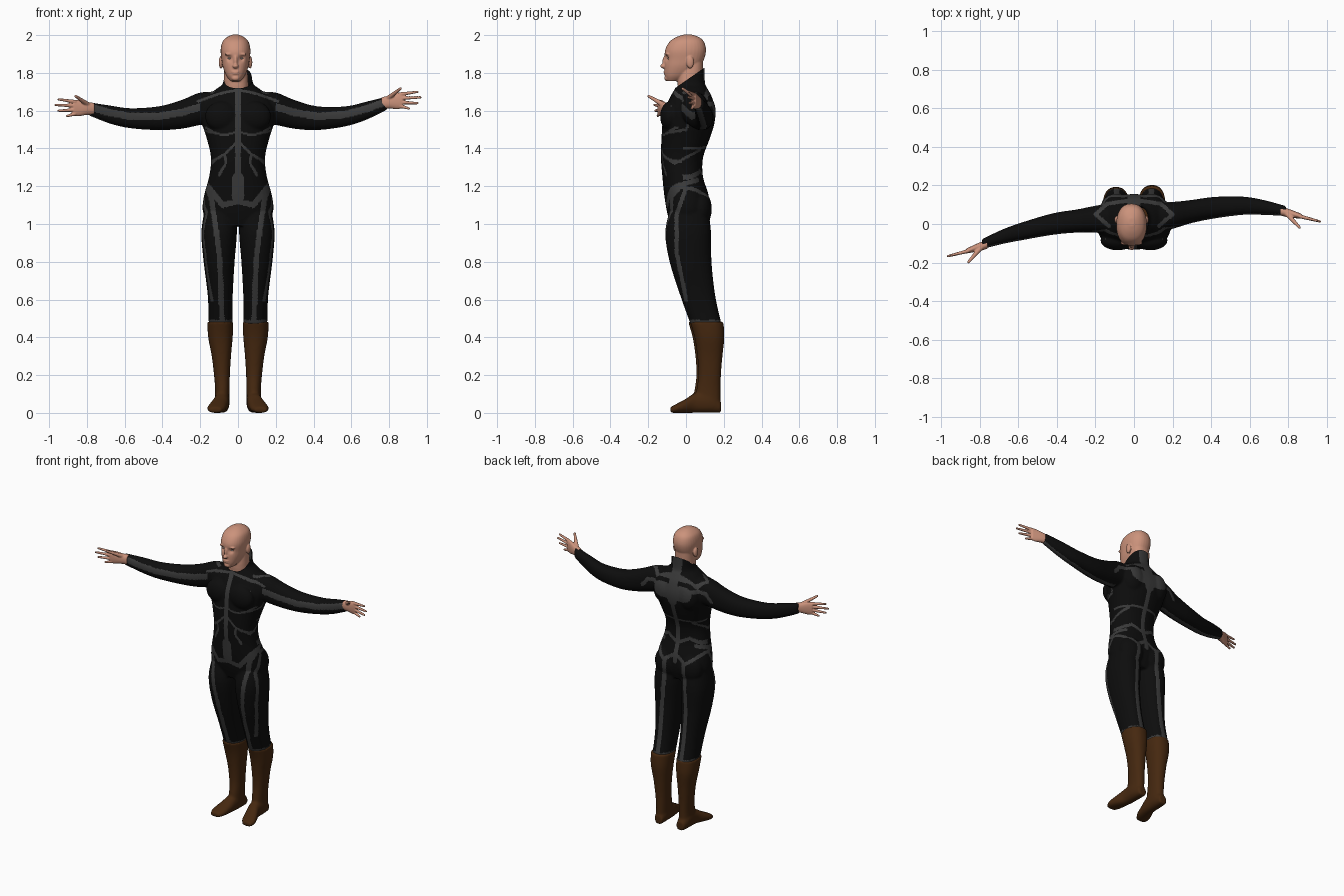
import bpy
import bmesh
import math
from mathutils import Matrix, Vector

cube = bpy.data.objects.get("Cube")
if cube:
    bpy.data.objects.remove(cube)

CM = 0.01  # all tables below are in hundredths of a unit


def material(name, colour):
    mat = bpy.data.materials.new(name)
    mat.use_nodes = True
    mat.diffuse_color = (*colour, 1)
    shader = mat.node_tree.nodes["Principled BSDF"]
    shader.inputs["Base Color"].default_value = (*colour, 1)
    shader.inputs["Roughness"].default_value = 0.7
    return mat


skin = material("skin", (0.6, 0.29, 0.2))
black = material("black suit", (0.004, 0.004, 0.004))
grey = material("grey trim", (0.042, 0.042, 0.042))
brown = material("brown boot leather", (0.06, 0.021, 0.005))
white = material("eye white", (0.42, 0.36, 0.32))


# Cross-sections: each returns centre and two half-axes
def level(z, x, width, front, back):
    middle, depth = (front + back) / 2, (back - front) / 2
    return Vector((x, middle, z)), Vector((width, 0, 0)), Vector((0, depth, 0))


def across(x, y, z, depth, height):
    return Vector((x, y, z)), Vector((0, depth, 0)), Vector((0, 0, height))


def along(y, x, width, top):
    return Vector((x, y, top / 2)), Vector((width, 0, 0)), Vector((0, 0, top / 2))


def spline(rows, steps=4):
    """Catmull-Rom rows between the given ones."""
    padded = [rows[0], *rows, rows[-1]]
    result = []
    for a, b, c, d in zip(padded, padded[1:], padded[2:], padded[3:]):
        for step in range(steps):
            t = step / steps
            result.append([q + t / 2 * (r - p + t * (2 * p - 5 * q + 4 * r - s
                           + t * (3 * (q - r) + s - p)))
                           for p, q, r, s in zip(a, b, c, d)])
    return result + [rows[-1]]


def loft(bm, section, rows, sides=32, squareness=0.88):
    rings = []
    for row in spline(rows):
        centre, u, v = section(*row)
        ring = []
        for i in range(sides):
            angle = math.tau * i / sides
            c, s = math.cos(angle), math.sin(angle)
            c = math.copysign(abs(c) ** squareness, c)
            s = math.copysign(abs(s) ** squareness, s)
            ring.append(bm.verts.new((centre + u * c + v * s) * CM))
        rings.append(ring)
    for low, high in zip(rings, rings[1:]):
        for i in range(sides):
            j = (i + 1) % sides
            bm.faces.new((low[i], low[j], high[j], high[i]))
    bm.faces.new(rings[0])
    bm.faces.new(rings[-1])


def blob(bm, centre, radii):
    matrix = Matrix.Translation(Vector(centre) * CM) @ Matrix.Diagonal((*(Vector(radii) * CM), 1))
    bmesh.ops.create_uvsphere(bm, u_segments=20, v_segments=12, radius=1, matrix=matrix)


def finger(bm, start, end, thick, thin):
    start, end = Vector(start), Vector(end)
    axis = end - start
    turn = axis.to_track_quat("Z", "Y").to_matrix().to_4x4()
    bmesh.ops.create_cone(bm, cap_ends=True, segments=14, radius1=thick * CM, radius2=thin * CM,
                          depth=axis.length * CM,
                          matrix=Matrix.Translation((start + end) / 2 * CM) @ turn)
    blob(bm, end, (thin, thin, thin))


def finish(bm, name, mats, voxel=0, rounds=6):
    """Fuse the overlapping shells into one smooth skin."""
    bmesh.ops.recalc_face_normals(bm, faces=bm.faces)
    mesh = bpy.data.meshes.new(name)
    bm.to_mesh(mesh)
    bm.free()
    obj = bpy.data.objects.new(name, mesh)
    bpy.context.collection.objects.link(obj)
    if voxel:
        fuse = obj.modifiers.new("fuse", "REMESH")
        fuse.mode = "VOXEL"
        fuse.voxel_size = voxel * CM
        relax = obj.modifiers.new("relax", "SMOOTH")
        relax.iterations = rounds
        graph = bpy.context.evaluated_depsgraph_get()
        obj.data = bpy.data.meshes.new_from_object(obj.evaluated_get(graph))
        obj.modifiers.clear()
    obj.data.materials.clear()
    for mat in mats:
        obj.data.materials.append(mat)
    obj.data.shade_smooth()
    return obj


# Suit: torso, arms and legs fused
ARM_X = (10, 20, 30, 42, 57, 68, 79)
ARM_DEPTH = (8, 7, 6, 5.6, 4.7, 3.8, 2.6)
ARM_HEIGHT = (8, 8.6, 7.6, 6.3, 5.3, 4.8, 3.5)
ARMS = {1: ((3.5, 4.5, 6.5, 8.5, 9.5, 8.5, 6.7), (162, 161, 158, 156, 157, 160, 164)),
        -1: ((3, 2.5, 1.5, 0, -3.5, -6.5, -10.5), (162, 161, 158, 156, 156, 158, 161))}

body = bmesh.new()
loft(body, level, [
    (99, 0, 13, -8, 10), (106, 0, 18.5, -10, 12), (115, 0, 18, -11.5, 12),
    (125, 0, 15.3, -12.5, 9), (135, 0, 14.3, -13.3, 9), (145, 0, 16.5, -13, 12.5),
    (153, 0, 19, -12.5, 15), (160, 0, 20, -11.5, 15.5), (167, 0, 17, -8.5, 13.8),
    (171.5, 0, 11.5, -6, 11.5), (175, 0, 7.8, -5.2, 10), (186, 0, 7, -4, 10)])
arm_lines = {}
for side, (ys, zs) in ARMS.items():
    xs = [side * x for x in ARM_X]
    loft(body, across, list(zip(xs, ys, zs, ARM_DEPTH, ARM_HEIGHT)))
    arm_lines[side] = list(zip(xs, ys, zs))
    loft(body, level, [
        (106, side * 9.5, 8.5, -9, 12), (95, side * 10, 9.4, -11, 13.3),
        (80, side * 10, 8.2, -8.7, 13.5), (62, side * 9.4, 6.6, -3, 15.5),
        (47, side * 9.2, 6.3, 2.4, 18.8)])
    blob(body, (side * 8.5, -8.5, 157), (9, 5.2, 8))     # chest muscle
    blob(body, (side * 8.5, 7.5, 108), (9, 6.2, 10))     # buttock
    blob(body, (side * 9, 10, 159), (8, 5.8, 10))        # shoulder blade
suit = finish(body, "suit", [black, grey], voxel=0.6, rounds=8)

# Collar opening, lower at the throat
trim = bmesh.new()
trim.from_mesh(suit.data)
bmesh.ops.bisect_plane(trim, geom=trim.verts[:] + trim.edges[:] + trim.faces[:],
                       plane_co=(0, -0.05, 1.725), plane_no=(0, -0.57, 0.82), clear_outer=True)
trim.to_mesh(suit.data)
trim.free()

# Grey trim lines, mirrored, each seen along one direction
stripes = {"front": [], "back": [], "side": [], "top": [], "under": []}


def stripe(view, half_width, *points):
    stripes[view].append((half_width, list(zip(points, points[1:]))))


stripe("front", 1.6, (0, 173), (0, 128))                       # breastbone
stripe("front", 3.2, (0, 124), (0, 114))                       # belly
stripe("front", 1.5, (17, 121), (8, 110), (0, 112))            # hip vee
stripe("front", 0.6, (17, 151), (12, 148), (7, 147), (0, 149)) # under chest
stripe("front", 0.7, (14, 133), (7, 137), (1, 143))
stripe("front", 0.7, (7, 137), (6.5, 132), (10, 126))
stripe("front", 0.7, (0, 171), (10, 169), (21, 165))           # shoulder seam
stripe("front", 1.4, (15, 119), (12, 100), (9.5, 80), (8.5, 47))
stripe("back", 3.5, (0, 182), (0, 155))                        # upper back
stripe("back", 5, (0, 160), (9, 161))
stripe("back", 1.2, (8, 164), (21, 163), (25, 158))
stripe("back", 1.4, (0, 155), (0, 112))                        # spine
stripe("back", 0.6, (0, 141), (17, 140))
stripe("back", 1.1, (0, 124), (8, 128), (17, 124))
stripe("back", 1.1, (0, 117), (8, 112), (17, 119))
stripe("back", 1.4, (7, 112), (9, 80), (9, 47))
stripe("side", 1.2, (-9, 113), (-2, 121), (9, 124))            # hip belt
stripe("side", 0.7, (-12, 136), (-6, 132), (9, 140))
stripe("side", 0.7, (-11, 148), (0, 150), (3, 157))
stripe("side", 1.1, (0, 119), (-5, 105), (-5, 85), (0, 60))
stripe("top", 1.0, (4, 12), (14, 10.5), (20, 5), (13, -1))     # yoke


def near(half_width, pieces, px, py):
    for (ax, ay), (bx, by) in pieces:
        dx, dy = bx - ax, by - ay
        t = ((px - ax) * dx + (py - ay) * dy) / (dx * dx + dy * dy)
        t = min(1, max(0, t))
        if math.hypot(px - ax - t * dx, py - ay - t * dy) < half_width:
            return True
    return False


def on_trim(point, normal):
    x, y, z = point / CM
    if z < 49.2:
        return True
    if abs(x) > 20:
        # arm bands, in front and underneath
        line = arm_lines[1 if x > 0 else -1][1:]
        front = [((a[0], a[2] + 1), (b[0], b[2] + 1)) for a, b in zip(line, line[1:])]
        under = [(a[:2], b[:2]) for a, b in zip(line, line[1:])]
        if normal.y < -0.2 and near(1.9, front, x, z):
            return True
        if normal.z < -0.3 and near(1.5, under, x, y):
            return True
    x, outward = abs(x), normal.x * math.copysign(1, x)
    looks = [("front" if normal.y < 0 else "back", x, z)]
    if outward > 0.5 and x < 21:
        looks.append(("side", y, z))
    if normal.z > 0.3 and z > 155:
        looks.append(("top", x, y))
    return any(near(width, pieces, u, v) for view, u, v in looks for width, pieces in stripes[view])


for face in suit.data.polygons:
    face.material_index = int(on_trim(face.center, face.normal))

# Boots
for side, name in ((1, "left"), (-1, "right")):
    boot = bmesh.new()
    shift = side * 0.5
    loft(boot, level, [(z, side * x, w, f + shift, b + shift) for z, x, w, f, b in (
        (48.3, 9.3, 6.9, 1.6, 19.3), (40, 9.3, 6.5, 4, 19.8), (30, 8.8, 5.1, 5.5, 18.8),
        (20, 8.5, 4.2, 6, 18), (12, 8.3, 3.8, 5, 17.8), (4, 8.5, 3.8, 4, 17.8))])
    loft(boot, along, [(y, side * x, w, t) for y, x, w, t in (
        (18.5, 8.3, 2.8, 6), (13, 8.5, 4, 11), (5, 8.8, 4, 10.5),
        (0, 10.2, 4.6, 7.5), (-5, 11.5, 4.8, 4.8), (-8.3, 12, 3.2, 3))])
    finish(boot, name + "_boot", [brown], voxel=0.8, rounds=5)

# Hands: palm, four fingers and a thumb
for side, name in ((1, "left"), (-1, "right")):
    hand = bmesh.new()
    wrist = Vector((side * 76, ARMS[side][0][-1], ARMS[side][1][-1]))
    knuckle = Vector((side * 87, 4 if side > 0 else -14, 165.5 if side > 0 else 161.5))
    loft(hand, across, [(*wrist.lerp(knuckle, t), depth, height) for t, depth, height in (
        (0, 2.3, 3.1), (0.4, 2.2, 3.5), (0.75, 1.7, 4.3), (1, 1.3, 4.2))])
    for spread, reach in ((3.2, 8), (1.1, 9.6), (-1.1, 8), (-3.1, 3.5)):
        finger(hand, knuckle + Vector((-side, 0, spread)),
               knuckle + Vector((side * reach, -reach * 0.28, spread * 1.4)), 1.05, 0.65)
    finger(hand, wrist.lerp(knuckle, 0.3) + Vector((0, -0.5, 2)),
           knuckle + Vector((-side, -5.8, 6.2)), 1.4, 0.75)
    finish(hand, name + "_hand", [skin], voxel=0.35, rounds=4)

# Head: neck, skull, nose, lips, brow and ears
MID = -1.3
head = bmesh.new()
loft(head, level, [(166, -0.6, 6.6, -3.5, 9), (176, -1, 6.4, -4.5, 8.8), (186, MID, 6, -3, 9)])
loft(head, level, [(z, MID, w, f, b) for z, w, f, b in (
    (175.6, 2.6, -10, -4), (178.5, 4.9, -11.2, 2), (183, 6.7, -11.4, 7), (187, 7.4, -11.2, 9.5),
    (192, 7.9, -11.1, 10.6), (196.5, 6.9, -8.7, 9.5), (199, 4.4, -5, 6.8), (200.3, 1.5, -1, 3))])
blob(head, (MID, -11, 186), (1.1, 1.5, 3.2))
blob(head, (MID, -11.8, 183.6), (1.6, 1.9, 1.3))
blob(head, (MID, -10.8, 180.6), (2.4, 1.2, 0.5))
blob(head, (MID, -10.7, 179.6), (2.1, 1.2, 0.6))
blob(head, (MID, -10, 177.2), (2.2, 1.6, 1.5))
for side in (1, -1):
    blob(head, (MID + side * 3.2, -9.9, 189.8), (2.6, 1.2, 0.8))
    blob(head, (MID + side * 7.7, 2.2, 185.6), (1.2, 2, 3.3))
head = finish(head, "head", [skin], voxel=0.4, rounds=4)

# Press in the eye sockets, then seat the eyes
eyes = bmesh.new()
for side in (1, -1):
    socket = Vector((MID + side * 3.1, -10.4, 187.7))
    for vert in head.data.vertices:
        distance = (vert.co / CM - socket).length
        vert.co.y += 0.013 * math.exp(-(distance / 1.5) ** 2)
    blob(eyes, socket + Vector((0, 1.7, 0)), (1.2, 1.1, 0.6))
finish(eyes, "eyes", [white])
